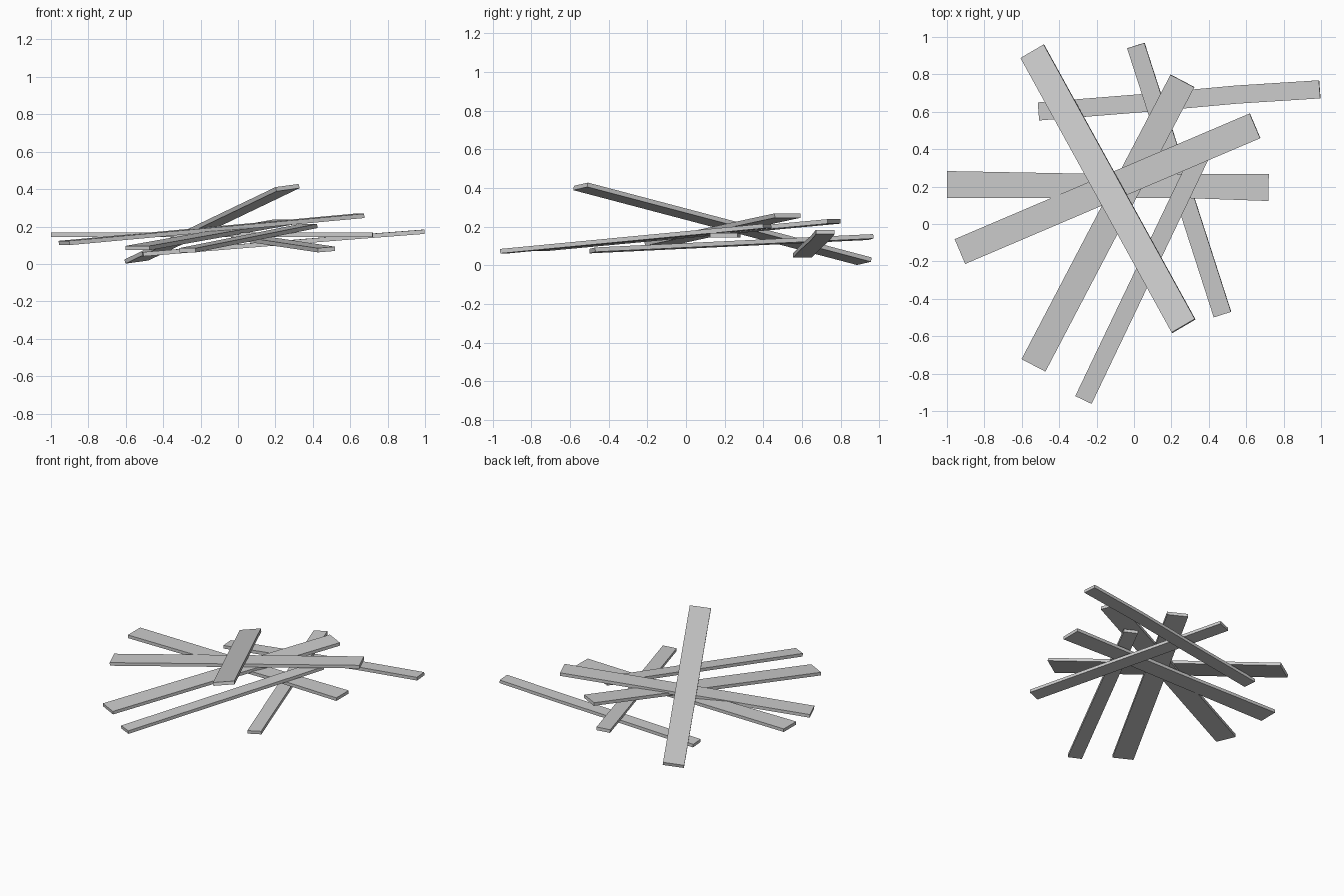
import bpy, bmesh
from math import sin, cos
from mathutils import Vector

if "Cube" in bpy.data.objects:
    bpy.data.objects.remove(bpy.data.objects["Cube"])

WIDE, NARROW, THICK = 0.144, 0.097, 0.023


def plank(name, stations, width, roll=0.0, scales=None):
    """Flat board lofted along a few centre points; roll tips it about its length."""
    pts = [Vector(p) for p in stations]
    scales = scales or [1] * len(pts)
    d = (pts[-1] - pts[0]).normalized()
    flat = d.cross(Vector((0, 0, 1))).normalized()
    up = flat.cross(d)
    side = flat * cos(roll) + up * sin(roll)
    up = side.cross(d)
    bm = bmesh.new()
    rings = []
    for p, s in zip(pts, scales):
        rings.append([bm.verts.new(p + side * (a * width * s / 2) + up * (b * THICK / 2))
                      for a, b in ((-1, -1), (1, -1), (1, 1), (-1, 1))])
    for r, q in zip(rings, rings[1:]):
        for i in range(4):
            j = (i + 1) % 4
            bm.faces.new((r[i], r[j], q[j], q[i]))
    bm.faces.new(rings[0])
    bm.faces.new(rings[-1])
    bmesh.ops.recalc_face_normals(bm, faces=bm.faces)
    me = bpy.data.meshes.new(name)
    bm.to_mesh(me)
    bm.free()
    ob = bpy.data.objects.new(name, me)
    bpy.context.collection.objects.link(ob)
    return ob


# Wide planks
plank("wide_plank_steep", [(-0.543, 0.922, 0.021), (0.265, -0.545, 0.408)], WIDE, roll=-0.12)
plank("wide_plank_level",
      [(-1.0, 0.211, 0.156), (-0.25, 0.204, 0.156), (0.25, 0.203, 0.156), (0.72, 0.195, 0.156)],
      WIDE, scales=[1, 0.9, 0.88, 1])
plank("wide_plank_cross", [(-0.93, -0.147, 0.112), (0.647, 0.525, 0.257)], WIDE)
plank("wide_plank_diagonal", [(-0.537, -0.755, 0.085), (0.259, 0.765, 0.227)], WIDE)

# Narrow planks
plank("narrow_plank_back",
      [(-0.51, 0.602, 0.052), (0.03, 0.645, 0.096), (0.55, 0.692, 0.138), (0.993, 0.72, 0.172)], NARROW)
plank("narrow_plank_right", [(0.01, 0.954, 0.146), (0.473, -0.484, 0.077)], NARROW, roll=-0.08)
plank("narrow_plank_front", [(-0.27, -0.94, 0.073), (0.38, 0.42, 0.203)], NARROW)
